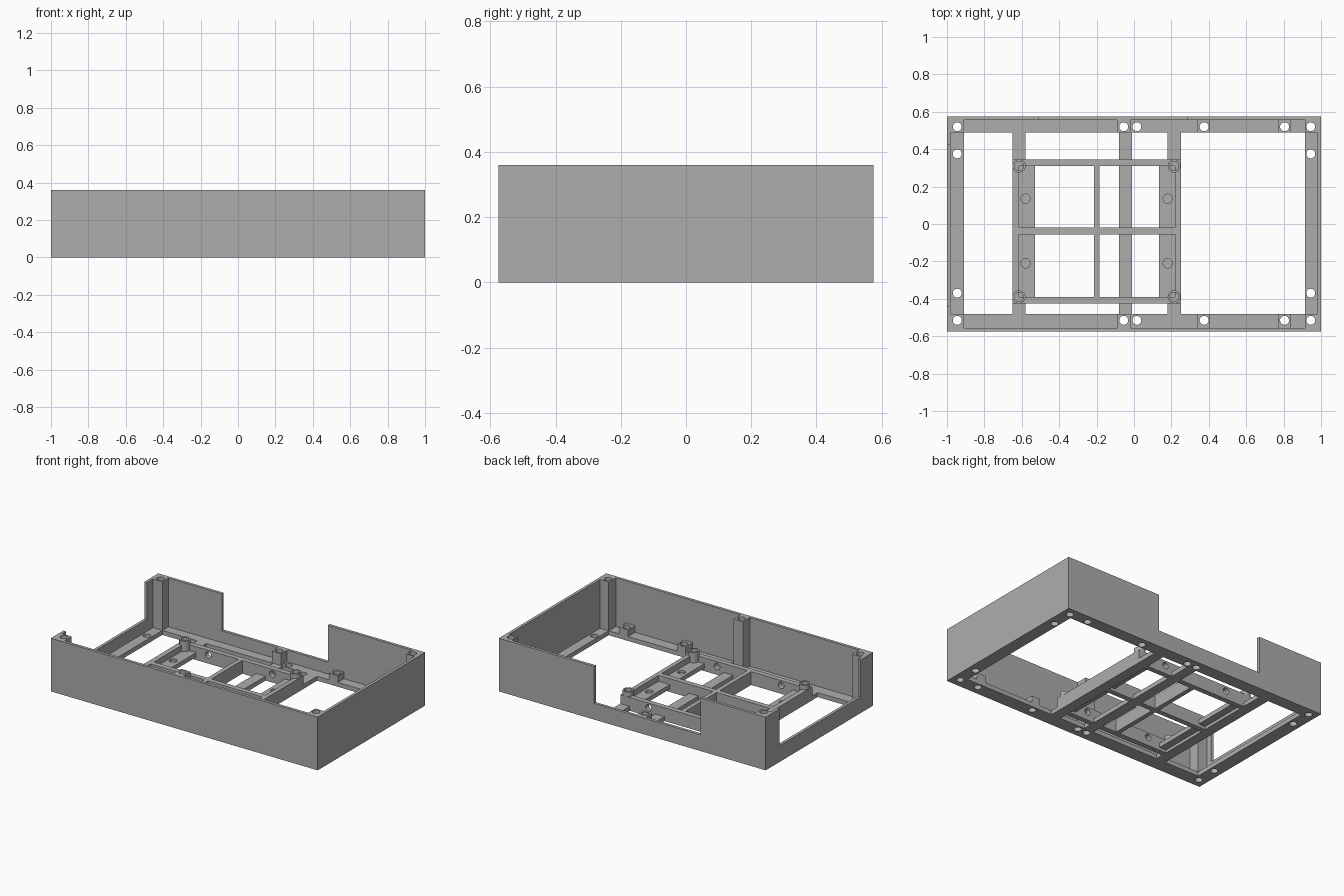
import bpy, bmesh, math
from mathutils import Matrix, Vector

cube = bpy.data.objects.get("Cube")
if cube:
    bpy.data.objects.remove(cube, do_unlink=True)

grey = bpy.data.materials.new("Plain grey")
grey.use_nodes = True
COLOUR = (0.42, 0.42, 0.42, 1)
grey.diffuse_color = COLOUR
grey.node_tree.nodes["Principled BSDF"].inputs["Base Color"].default_value = COLOUR

HX, HY, TOP, WALL = 1.0, 0.575, 0.36, 0.02
FLOOR, NOTCH, TRAY = 0.03, 0.11, 0.09


def finish(name, bm):
    mesh = bpy.data.meshes.new(name)
    bm.to_mesh(mesh)
    bm.free()
    mesh.materials.append(grey)
    obj = bpy.data.objects.new(name, mesh)
    bpy.context.collection.objects.link(obj)
    return obj


def add_box(bm, x0, x1, y0, y1, z0, z1):
    size = Matrix.Diagonal((x1 - x0, y1 - y0, z1 - z0, 1))
    mid = Matrix.Translation(((x0 + x1) / 2, (y0 + y1) / 2, (z0 + z1) / 2))
    bmesh.ops.create_cube(bm, size=1, matrix=mid @ size)


def box(name, *bounds):
    bm = bmesh.new()
    add_box(bm, *bounds)
    return finish(name, bm)


def add_rod(bm, centre, radius, length, axis="z"):
    turn = Matrix.Rotation(math.pi / 2, 4, "X") if axis == "y" else Matrix()
    bmesh.ops.create_cone(bm, cap_ends=True, segments=24, radius1=radius, radius2=radius,
                          depth=length, matrix=Matrix.Translation(Vector(centre)) @ turn)


def modify(obj, cutter, operation="DIFFERENCE"):
    """Apply one boolean and remove the helper."""
    mod = obj.modifiers.new("Boolean", "BOOLEAN")
    mod.operation, mod.solver, mod.object = operation, "EXACT", cutter
    cutter.hide_render = True
    bpy.context.view_layer.update()
    graph = bpy.context.evaluated_depsgraph_get()
    result = bpy.data.meshes.new_from_object(obj.evaluated_get(graph))
    obj.modifiers.clear()
    obj.data = result
    bpy.data.objects.remove(cutter, do_unlink=True)


def join(obj, name, *bounds):
    modify(obj, box(name, *bounds), "UNION")


# Shell: solid block hollowed down to the floor plate
case = box("case_shell", -HX, HX, -HY, HY, 0, TOP)
modify(case, box("cavity", -HX + WALL, HX - WALL, -HY + WALL, HY - WALL, FLOOR, 1))

# Large floor opening, leaving a rim
modify(case, box("floor_opening", -0.91, 0.915, -0.48, 0.49, -1, 0.2))

# Floor ribs running front to back
for x0, x1 in ((-0.65, -0.58), (-0.08, -0.01), (0.18, 0.25)):
    join(case, "rib", x0, x1, -0.49, 0.5, 0, FLOOR)

# Tall corner and middle posts, and short posts
columns = ((-0.98, -0.91, TOP), (-0.09, -0.02, TOP), (0.34, 0.405, 0.075),
           (0.77, 0.84, 0.075), (0.915, 0.98, TOP))
for x0, x1, height in columns:
    for y0, y1 in ((-0.56, -0.48), (0.49, 0.56)):
        join(case, "post", x0 - 0.005 * (x0 < -0.95), x1 + 0.005 * (x1 > 0.95),
             y0, y1, FLOOR - 0.01, height)

# Notches in the back and left-hand walls
modify(case, box("back_notch", -0.51, 0.285, 0.4, 1, NOTCH, 1))
modify(case, box("side_notch", -1.5, -0.85, -0.44, 0.425, NOTCH, 1))

# Screw holes through posts and floor rim
bm = bmesh.new()
for x in (-0.945, -0.055, 0.015, 0.375, 0.805, 0.945):
    for y in (-0.515, 0.52):
        add_rod(bm, (x, y, 0.2), 0.024, 1)
for x in (-0.945, 0.945):
    for y in (-0.37, 0.375):
        add_rod(bm, (x, y, 0.2), 0.024, 1)
modify(case, finish("screw_holes", bm))

# Board tray: outer frame with a cross inside
tray = box("board_tray", -0.65, 0.25, -0.425, 0.345, 0, TRAY)
modify(tray, box("tray_opening", -0.615, 0.22, -0.39, 0.31, -1, 1))
join(tray, "cross_bar", -0.63, 0.235, -0.055, -0.02, 0, TRAY)
join(tray, "centre_bar", -0.215, -0.185, -0.41, 0.33, 0, TRAY)
for x0, x1 in ((-0.63, -0.53), (0.135, 0.235)):
    join(tray, "ledge", x0, x1, -0.41, 0.33, 0.02, 0.05)

# Cable holes through the tray walls and screw recesses in the ledges
bm = bmesh.new()
for x in (-0.44, 0.04):
    for y in (-0.408, 0.328):
        add_rod(bm, (x, y, 0.057), 0.022, 0.1, "y")
for x in (-0.58, 0.18):
    for y in (-0.21, 0.135):
        add_rod(bm, (x, y, 0.06), 0.025, 0.05)
modify(tray, finish("tray_holes", bm))

# Standoffs with a shallow socket in each tray corner
for i, (x, y) in enumerate([(x, y) for x in (-0.615, 0.215) for y in (-0.39, 0.31)]):
    bm = bmesh.new()
    add_rod(bm, (x, y, 0.06), 0.035, 0.12)
    standoff = finish(f"standoff_{i + 1}", bm)
    bm = bmesh.new()
    add_rod(bm, (x, y, 0.12), 0.024, 0.08)
    modify(standoff, finish("socket", bm))

# Crisp edges with smooth round surfaces
bpy.ops.object.select_all(action="DESELECT")
for obj in bpy.context.scene.objects:
    if obj.type == "MESH":
        obj.select_set(True)
        bpy.context.view_layer.objects.active = obj
bpy.ops.object.shade_smooth_by_angle(angle=math.radians(30))
